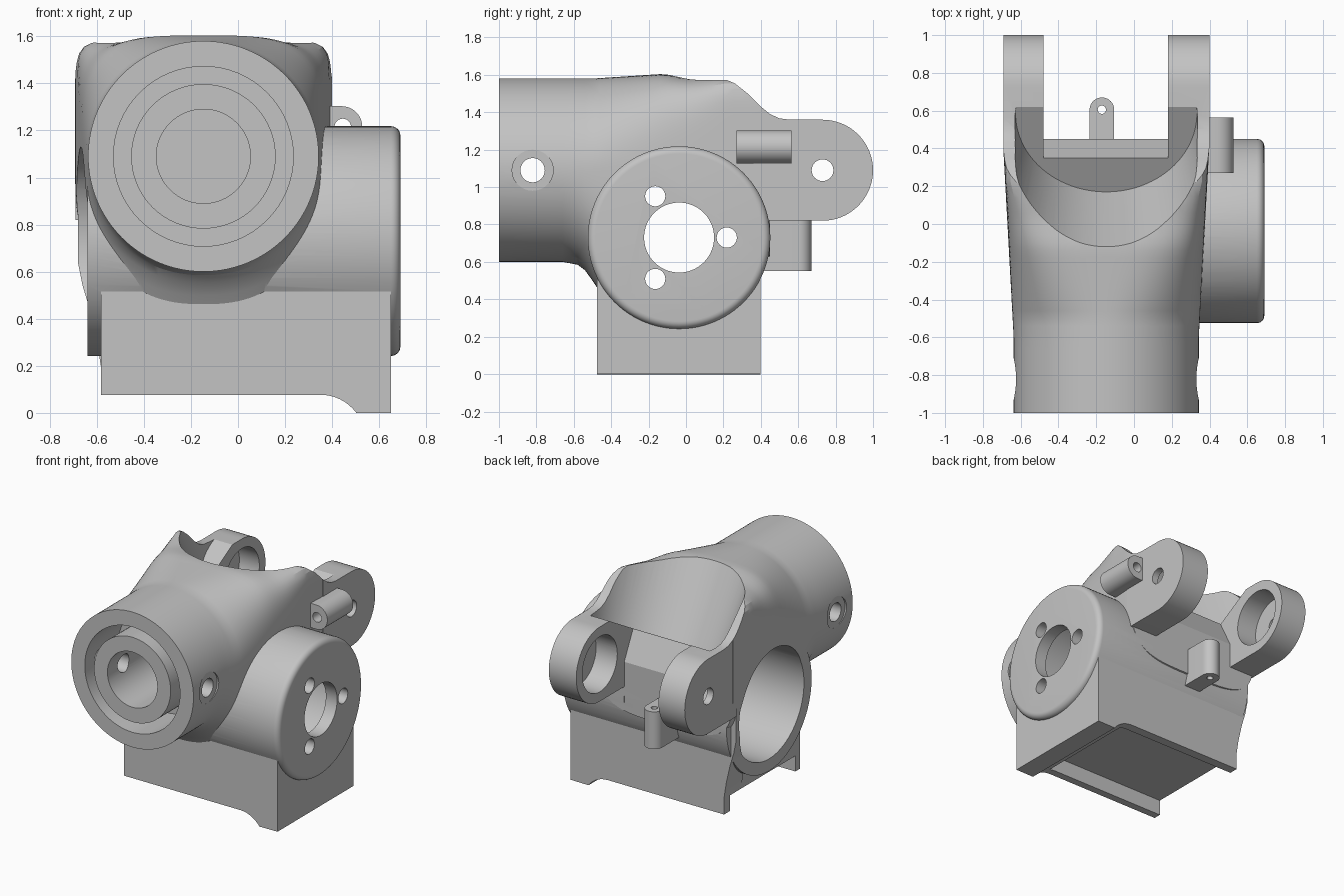
import bpy, bmesh, math
from mathutils import Vector

cube = bpy.data.objects.get("Cube")
if cube:
    bpy.data.objects.remove(cube)

grey = bpy.data.materials.new("plain_grey")
grey.use_nodes = True
grey.diffuse_color = (0.55, 0.55, 0.55, 1)
grey.node_tree.nodes["Principled BSDF"].inputs["Base Color"].default_value = (0.55, 0.55, 0.55, 1)

CX = -0.147          # barrel centre plane
BARREL_Z = 1.09


def finish(name, bm):
    bmesh.ops.recalc_face_normals(bm, faces=bm.faces)
    mesh = bpy.data.meshes.new(name)
    bm.to_mesh(mesh)
    bm.free()
    mesh.materials.append(grey)
    obj = bpy.data.objects.new(name, mesh)
    bpy.context.collection.objects.link(obj)
    return obj


def skin(name, rings):
    """Closed skin through matching rings of points."""
    bm = bmesh.new()
    loops = [[bm.verts.new(p) for p in ring] for ring in rings]
    n = len(loops[0])
    for a, b in zip(loops, loops[1:]):
        for i in range(n):
            j = (i + 1) % n
            bm.faces.new((a[i], a[j], b[j], b[i]))
    bm.faces.new(loops[0])
    bm.faces.new(loops[-1])
    return finish(name, bm)


def prism(name, axis, points, low, high):
    """Profile in the other two axes, extruded along axis."""
    def place(u, v, d):
        return {"x": (d, u, v), "y": (u, d, v), "z": (u, v, d)}[axis]
    return skin(name, [[place(u, v, d) for u, v in points] for d in (low, high)])


def arc(u, v, r, start, end, steps=32):
    angles = [math.radians(start + (end - start) * i / steps) for i in range(steps + 1)]
    return [(u + r * math.cos(a), v + r * math.sin(a)) for a in angles]


def rod(name, axis, u, v, r, low, high, steps=64):
    return prism(name, axis, arc(u, v, r, 0, 360, steps)[:-1], low, high)


def box(name, x, y, z):
    return prism(name, "z", [(x[0], y[0]), (x[1], y[0]), (x[1], y[1]), (x[0], y[1])], *z)


def combine(target, tool, operation):
    mod = target.modifiers.new(tool.name, "BOOLEAN")
    mod.operation, mod.object, mod.solver = operation, tool, "EXACT"
    bpy.context.view_layer.objects.active = target
    bpy.ops.object.modifier_apply(modifier=mod.name)
    bpy.data.objects.remove(tool)


def add(tool):
    combine(body, tool, "UNION")


def cut(tool):
    combine(body, tool, "DIFFERENCE")


def blend(y, keys):
    """Linear interpolation through (y, value) keys."""
    if y <= keys[0][0]:
        return keys[0][1]
    for (a, va), (b, vb) in zip(keys, keys[1:]):
        if y <= b:
            return va + (vb - va) * (y - a) / (b - a)
    return keys[-1][1]


def section(y, count=128):
    """Round at the front, squarer on top at the back, flared below."""
    half = blend(y, [(-0.6, 0.49), (0.4, 0.545)])
    top = blend(y, [(-0.5, 1.58), (-0.12, 1.605), (0.03, 1.582)])
    low = blend(y, [(-0.66, 0.6), (-0.58, 0.585), (-0.52, 0.54), (-0.47, 0.44),
                    (-0.3, 0.42), (0.1, 0.45), (0.36, 0.6), (0.45, 0.63)])
    corner = blend(y, [(-0.5, 0.5 ** 0.5), (0.22, 0.945)])   # how far the top corner reaches out
    n_top = math.log(0.5) / math.log(corner)
    n_low = blend(y, [(-0.62, 2), (-0.47, 2.5), (0.3, 4)])
    ring = []
    for i in range(count):
        a = 2 * math.pi * i / count
        c, s = math.cos(a), math.sin(a)
        n, h = (n_top, top - BARREL_Z) if s >= 0 else (n_low, BARREL_Z - low)
        r = (abs(c) ** n + abs(s) ** n) ** (-1 / n)
        ring.append((CX + half * r * c, y, BARREL_Z + h * r * s))
    return ring


# Barrel flowing into the square rear housing
stations = [-1, -0.66] + [-0.62 + 0.04 * i for i in range(27)] + [0.45]
body = skin("joint_housing", [section(y) for y in stations])

# Sloping rear shoulder
SHOULDER = [(0.2, 1.58), (0.26, 1.555), (0.33, 1.5), (0.4, 1.43), (0.45, 1.39), (0.5, 1.367), (0.56, 1.36)]
cut(prism("shoulder_cutter", "x", SHOULDER + [(0.9, 1.36), (0.9, 2), (0.2, 2)], -1, 1))

# Fork arms with rounded ends
for low, high in ((-0.69, -0.48), (0.18, 0.4)):
    add(prism("fork_arm", "x", [(0.4, 0.82)] + arc(0.73, BARREL_Z, 0.27, -90, 90) + SHOULDER[:2:-1], low, high))

# Cross drum with a rounded outer rim
DY, DZ, DR = -0.037, 0.73, 0.488
drum_steps = [(-0.64, DR), (0.65, DR)] + [(0.65 + 0.04 * math.sin(a), DR - 0.04 + 0.04 * math.cos(a))
                                         for a in (math.pi * i / 12 for i in range(1, 7))]
add(skin("cross_drum", [[(x, y, z) for y, z in arc(DY, DZ, r, 0, 360, 96)[:-1]] for x, r in drum_steps]))

# Scoop bored into the top at thirty degrees, with a floor that rises to the arms
TILT = math.radians(30)
ACROSS = Vector((0, math.cos(TILT), math.sin(TILT)))
UPWARD = Vector((0, -math.sin(TILT), math.cos(TILT)))
scoop_rings = []
for height in (0, 0.9):
    r = 0.48 + 0.12 * height
    centre = Vector((CX, 0.17, 1.10)) + UPWARD * height + ACROSS * r
    scoop_rings.append([centre + Vector((u, 0, 0)) + ACROSS * v for u, v in arc(0, 0, r, 0, 360, 96)[:-1]])
cut(skin("scoop_cutter", scoop_rings))

# Clearance slot between the arms, chamfered below
cut(prism("slot_cutter", "x", [(0.35, 2), (0.35, 1.2), (0.45, 1.0), (0.45, 0.3), (1.1, 0.3), (1.1, 2)],
          -0.48, 0.18))

# Base block with a stepped underside and a hollow channel
base = prism("base_block", "y", [(-0.583, 0.077)] + arc(0.35, -0.113, 0.19, 90, 36, 8) +
             [(0.65, 0), (0.65, 0.7), (-0.583, 0.7)], -0.475, 0.397)
combine(base, box("channel_cutter", (-1, 0.4), (-0.42, 0.33), (-0.2, 0.19)), "DIFFERENCE")
add(base)

# Flared web joining the base to the right rear side of the housing
add(prism("side_web", "y", [(-0.5, 0.2), (-0.583, 0.2), (-0.6, 0.31), (-0.63, 0.44), (-0.66, 0.54),
                            (-0.68, 0.64), (-0.68, 0.84), (-0.5, 0.84)], 0.2, 0.396))

# Small lugs: one on the left arm, one upright at the back
add(prism("side_lug", "y", arc(0.44, 1.215, 0.088, -90, 90, 24) + [(0.36, 1.303), (0.36, 1.127)], 0.27, 0.565))
cut(rod("side_lug_hole", "y", 0.445, 1.215, 0.035, 0.2, 0.7, 24))
add(prism("rear_lug", "z", [(-0.235, 0.3), (-0.105, 0.3)] + arc(-0.17, 0.605, 0.065, 0, 180, 24), 0.55, 0.82))
cut(rod("rear_lug_hole", "z", -0.17, 0.605, 0.022, 0.5, 0.9, 24))

# Pivot holes and inner bearing recesses in the arms
cut(rod("pivot_hole", "x", 0.73, BARREL_Z, 0.058, -1, 1, 32))
cut(rod("bearing_recess", "x", 0.73, BARREL_Z, 0.2, -0.64, 0.35))

# Drum bore, open on the right, with holes through the left end plate
cut(rod("drum_bore", "x", DY, DZ, 0.4, -1, 0.6, 96))
cut(rod("plate_hole", "x", DY, DZ, 0.187, 0.5, 1))
for k in range(3):
    a = math.radians(120 * k)
    cut(rod("bolt_hole", "x", DY + 0.255 * math.cos(a), DZ + 0.255 * math.sin(a), 0.054, 0.5, 1, 32))

# Barrel mouth: ring groove and central bore
groove = rod("ring_groove", "y", CX, BARREL_Z, 0.382, -1.1, -0.62)
combine(groove, rod("groove_core", "y", CX, BARREL_Z, 0.307, -1.2, -0.5), "DIFFERENCE")
cut(groove)
cut(rod("central_bore", "y", CX, BARREL_Z, 0.2, -1.1, -0.52))

# Cross pin hole with shallow outer seats
cut(rod("pin_hole", "x", -0.82, BARREL_Z, 0.065, -1, 1, 32))
for low, high in ((-1, CX - 0.477), (CX + 0.477, 1)):
    cut(rod("pin_seat", "x", -0.82, BARREL_Z, 0.11, low, high, 32))

bpy.ops.object.select_all(action="DESELECT")
body.select_set(True)
bpy.context.view_layer.objects.active = body
bpy.ops.object.shade_smooth_by_angle(angle=math.radians(20))
